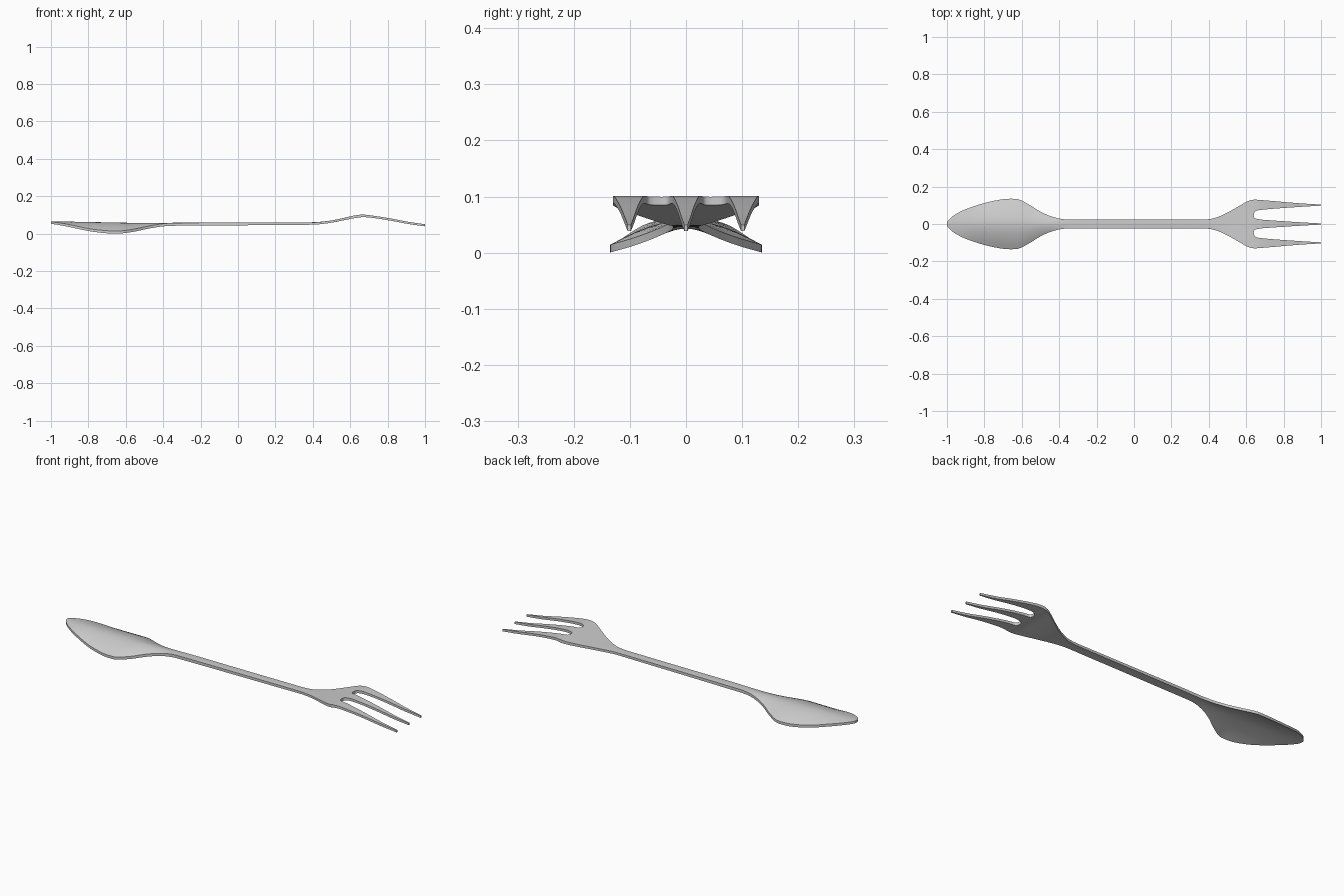
import bpy, bmesh

if "Cube" in bpy.data.objects:
    bpy.data.objects.remove(bpy.data.objects["Cube"])

COLS = 12      # columns across the full width
STEPS = 4      # smooth steps between stations


def smooth(stations):
    """Catmull-Rom resampling of station tuples."""
    out = []
    n = len(stations)
    for i in range(n - 1):
        p0, p1 = stations[max(i - 1, 0)], stations[i]
        p2, p3 = stations[i + 1], stations[min(i + 2, n - 1)]
        for s in range(STEPS):
            t = s / STEPS
            out.append(tuple(
                0.5 * (2 * b + (c - a) * t + (2 * a - 5 * b + 4 * c - d) * t * t
                       + (3 * b - a - 3 * c + d) * t ** 3)
                for a, b, c, d in zip(p0, p1, p2, p3)))
    out.append(stations[-1])
    return out


def loft(bm, stations, cols, cap_start=False, cap_end=False):
    """Solid strip; each station is x, y low, y high, centre z, edge z, thickness."""
    rows = []
    for x, lo, hi, zc, ze, t in smooth(stations):
        top, bot = [], []
        for j in range(cols + 1):
            f = j / cols
            y = lo + (hi - lo) * f
            z = zc + (ze - zc) * abs(2 * f - 1) ** 1.7
            top.append(bm.verts.new((x, y, z + t / 2)))
            bot.append(bm.verts.new((x, y, z - t / 2)))
        rows.append(top + bot[::-1])
    k = len(rows[0])
    for a, b in zip(rows, rows[1:]):
        for j in range(k):
            bm.faces.new((a[j], a[(j + 1) % k], b[(j + 1) % k], b[j]))
    for row, wanted in ((rows[0], cap_start), (rows[-1], cap_end)):
        if wanted:
            for j in range(cols):
                bm.faces.new((row[j], row[j + 1], row[k - 2 - j], row[k - 1 - j]))


bm = bmesh.new()

# Spoon bowl, handle and fork palm: x, half width, centre z, edge z, thickness
body = [
    (-1.0, .006, .062, .062, .012), (-.992, .021, .062, .060, .012),
    (-.96, .048, .061, .055, .012), (-.9, .079, .060, .044, .013),
    (-.8, .112, .058, .023, .013), (-.71, .131, .056, .012, .014),
    (-.65, .135, .055, .010, .014), (-.61, .129, .054, .012, .014),
    (-.55, .097, .053, .021, .014), (-.5, .066, .053, .032, .014),
    (-.44, .040, .053, .043, .014), (-.37, .025, .053, .051, .015),
    (-.25, .024, .054, .053, .015), (0, .023, .055, .054, .014),
    (.25, .023, .056, .055, .013), (.38, .024, .057, .056, .012),
    (.44, .035, .060, .059, .012), (.5, .061, .067, .067, .012),
    (.56, .095, .079, .079, .013), (.61, .123, .090, .090, .014),
    (.64, .130, .095, .095, .015)]
loft(bm, [(x, -w, w, zc, ze, t) for x, w, zc, ze, t in body], COLS, cap_start=True)

# Tines: x, centre tine half width, outer tine inner y, outer y, z, thickness
b = .130 / 3
tines = [
    (.64, b, b, .130, .095, .015), (.643, .034, .060, .130, .0955, .015),
    (.652, .029, .070, .130, .0965, .014), (.68, .0235, .0755, .128, .097, .013),
    (.74, .019, .081, .123, .090, .012), (.82, .0135, .087, .116, .077, .012),
    (.91, .008, .093, .109, .060, .012), (1.0, .003, .098, .104, .047, .011)]
loft(bm, [(x, -c, c, z, z, t) for x, c, i, o, z, t in tines], COLS // 3, cap_end=True)
for s in (-1, 1):
    loft(bm, [(x, min(s * i, s * o), max(s * i, s * o), z, z, t)
              for x, c, i, o, z, t in tines], COLS // 3, cap_end=True)

# Weld the tines to the palm and rest the piece on the ground
bmesh.ops.remove_doubles(bm, verts=bm.verts, dist=.0002)
bmesh.ops.recalc_face_normals(bm, faces=bm.faces)
low = min(v.co.z for v in bm.verts)
bmesh.ops.translate(bm, verts=bm.verts, vec=(0, 0, -low))

mesh = bpy.data.meshes.new("spoon_fork")
bm.to_mesh(mesh)
bm.free()
obj = bpy.data.objects.new("spoon_fork", mesh)
bpy.context.collection.objects.link(obj)
bpy.context.view_layer.objects.active = obj
obj.select_set(True)
bpy.ops.object.shade_smooth_by_angle(angle=0.6)
